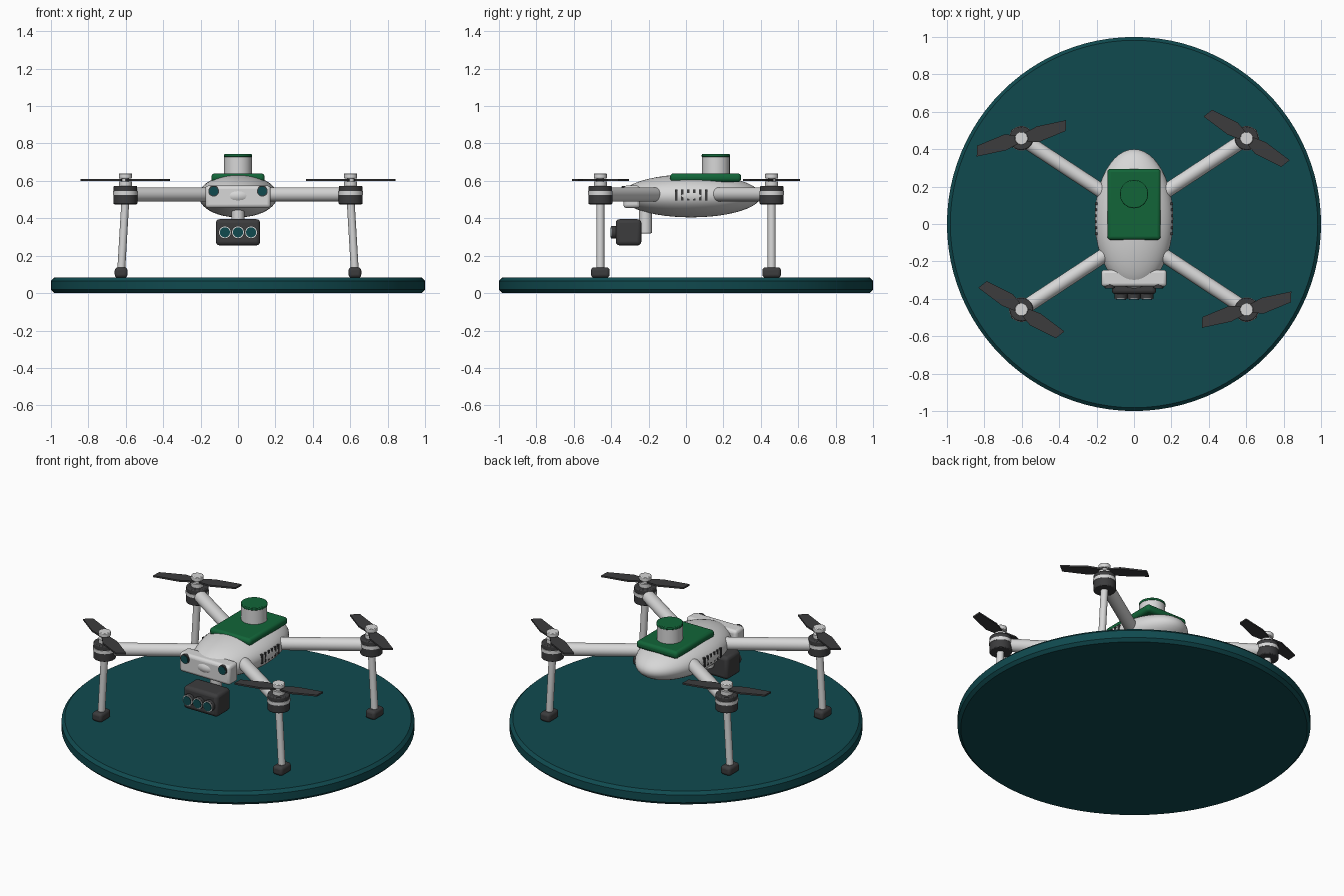
import bpy, bmesh, math
from mathutils import Vector, Matrix

old = bpy.data.objects.get("Cube")
if old:
    bpy.data.objects.remove(old, do_unlink=True)


def material(name, r, g, b):
    m = bpy.data.materials.new(name)
    m.use_nodes = True
    m.diffuse_color = (r, g, b, 1)
    m.node_tree.nodes["Principled BSDF"].inputs["Base Color"].default_value = (r, g, b, 1)
    return m


WHITE = material("off white", 0.68, 0.68, 0.68)
DARK = material("charcoal", 0.045, 0.045, 0.047)
TEAL = material("deep teal", 0.005, 0.068, 0.078)
GREEN = material("signal green", 0.006, 0.13, 0.04)


def finish(name, bm, mat, bevel=0, segments=3):
    """Turn a bmesh into a shaded object with an optional rounded edge."""
    bmesh.ops.recalc_face_normals(bm, faces=bm.faces)
    mesh = bpy.data.meshes.new(name)
    bm.to_mesh(mesh)
    bm.free()
    mesh.materials.append(mat)
    ob = bpy.data.objects.new(name, mesh)
    bpy.context.collection.objects.link(ob)
    if bevel:
        mod = ob.modifiers.new("rounded edges", 'BEVEL')
        mod.width, mod.segments, mod.limit_method = bevel, segments, 'ANGLE'
    bpy.ops.object.select_all(action='DESELECT')
    ob.select_set(True)
    bpy.context.view_layer.objects.active = ob
    bpy.ops.object.shade_smooth_by_angle(angle=math.radians(35))
    return ob


def box(name, centre, size, mat, bevel=0):
    bm = bmesh.new()
    m = Matrix.Translation(centre) @ Matrix.Diagonal((*size, 1))
    bmesh.ops.create_cube(bm, size=1, matrix=m)
    return finish(name, bm, mat, bevel)


def rod(name, start, end, radius, mat, bevel=0, sides=32, segments=2):
    a, b = Vector(start), Vector(end)
    turn = (b - a).to_track_quat('Z', 'Y').to_matrix().to_4x4()
    bm = bmesh.new()
    bmesh.ops.create_cone(bm, cap_ends=True, segments=sides, radius1=radius,
                          radius2=radius, depth=(b - a).length,
                          matrix=Matrix.Translation((a + b) / 2) @ turn)
    return finish(name, bm, mat, bevel, segments)


def propeller(name, centre, angle):
    blade = [(0.015, 0.02), (0.1, 0.03), (0.258, 0.005),
             (0.235, -0.048), (0.08, -0.052), (0.015, -0.025)]
    bm = bmesh.new()
    for turn in (angle, angle + math.pi):
        m = Matrix.Translation(centre) @ Matrix.Rotation(turn, 4, 'Z')
        face = bm.faces.new([bm.verts.new(m @ Vector((x, y, -0.005))) for x, y in blade])
        top = bmesh.ops.extrude_face_region(bm, geom=[face])["geom"]
        moved = [v for v in top if isinstance(v, bmesh.types.BMVert)]
        bmesh.ops.translate(bm, verts=moved, vec=(0, 0, 0.01))
    return finish(name, bm, DARK)


# Landing pad
rod("landing_pad", (0, 0, 0), (0, 0, 0.083), 1, TEAL, 0.018, 96, 1)

# Body shell
bm = bmesh.new()
bmesh.ops.create_uvsphere(bm, u_segments=48, v_segments=24, radius=1,
                          matrix=Matrix.Translation((0, 0.0275, 0.52))
                          @ Matrix.Diagonal((0.21, 0.3725, 0.115, 1)))
finish("body_shell", bm, WHITE)

# Top cover and sensor turret
box("top_cover", (0, 0.105, 0.617), (0.285, 0.38, 0.046), GREEN, 0.018)
rod("sensor_turret", (0, 0.16, 0.635), (0, 0.16, 0.73), 0.074, WHITE)
rod("turret_cap", (0, 0.16, 0.727), (0, 0.16, 0.743), 0.076, GREEN, 0.004)

# Front sensor bar with two eyes
box("sensor_bar", (0, -0.29, 0.515), (0.35, 0.09, 0.12), WHITE, 0.018)
for side, tag in ((1, "left"), (-1, "right")):
    rod(f"{tag}_sensor_rim", (side * 0.13, -0.32, 0.545),
        (side * 0.13, -0.341, 0.545), 0.029, DARK)
    rod(f"{tag}_sensor_eye", (side * 0.13, -0.32, 0.545),
        (side * 0.13, -0.345, 0.545), 0.024, TEAL)
    # Vent slats, partly sunk into the shell
    for i in range(6):
        box(f"{tag}_vent_{i + 1}", (side * 0.196, -0.052 + i * 0.032, 0.525),
            (0.023, 0.014, 0.058), DARK)

# Hanging camera
rod("camera_stem", (0, -0.216, 0.32), (0, -0.216, 0.46), 0.034, WHITE, 0.004)
box("camera_housing", (0, -0.307, 0.325), (0.237, 0.137, 0.14), DARK, 0.02)
for i, x in enumerate((-0.07, 0, 0.07)):
    rod(f"lens_barrel_{i + 1}", (x, -0.36, 0.325), (x, -0.398, 0.325), 0.034, DARK)
    rod(f"lens_ring_{i + 1}", (x, -0.39, 0.325), (x, -0.401, 0.325), 0.033, WHITE)
    rod(f"lens_glass_{i + 1}", (x, -0.38, 0.325), (x, -0.405, 0.325), 0.027, TEAL)

# Four arms, each with motor, propeller, leg and foot
for sx, sname in ((1, "left"), (-1, "right")):
    for sy, yname in ((-1, "front"), (1, "rear")):
        tag = f"{yname}_{sname}"
        x, y = sx * 0.602, sy * 0.458

        def stack(part, low, high, radius, mat, bevel=0):
            rod(f"{tag}_{part}", (x, y, low), (x, y, high), radius, mat, bevel)

        rod(f"{tag}_arm", (sx * 0.08, sy * 0.115, 0.527), (x, y, 0.527), 0.038, WHITE)
        stack("motor_base", 0.475, 0.53, 0.064, DARK, 0.005)
        stack("motor_ring", 0.525, 0.545, 0.066, WHITE)
        stack("motor_bell", 0.54, 0.573, 0.063, DARK, 0.006)
        stack("hub", 0.57, 0.597, 0.035, WHITE)
        stack("shaft", 0.59, 0.62, 0.02, WHITE)
        stack("hub_cap", 0.613, 0.64, 0.035, WHITE, 0.004)
        propeller(f"{tag}_propeller", (x, y, 0.605),
                  math.radians(21 if sx * sy < 0 else -28))
        rod(f"{tag}_leg", (x, y, 0.5), (sx * 0.625, y, 0.11), 0.021, WHITE, sides=20)
        box(f"{tag}_foot", (sx * 0.625, y, 0.11), (0.068, 0.1, 0.055), DARK, 0.016)
